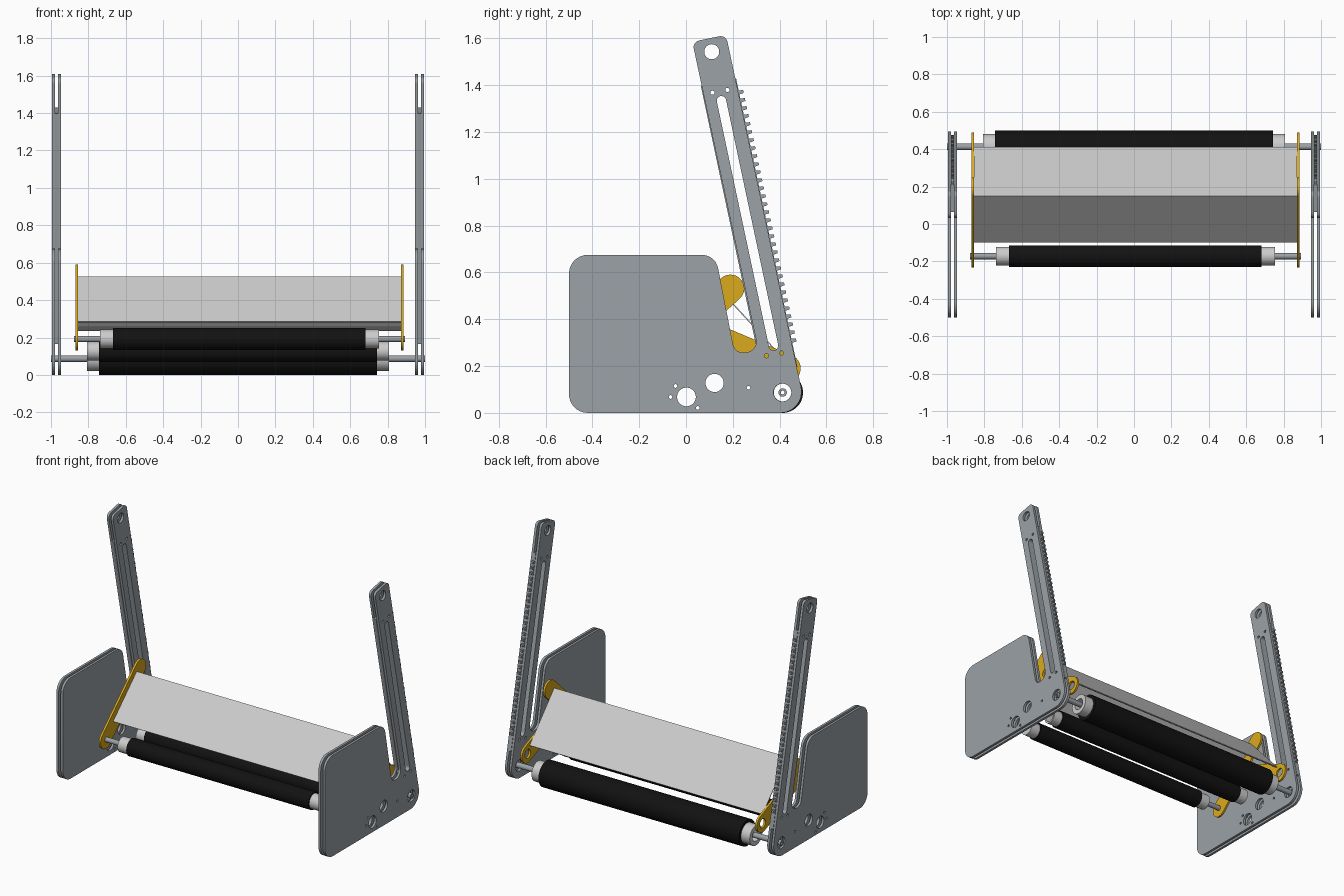
import bpy, bmesh, math
from mathutils import Vector

if "Cube" in bpy.data.objects:
    bpy.data.objects.remove(bpy.data.objects["Cube"])


def material(name, rgb):
    m = bpy.data.materials.new(name)
    m.diffuse_color = (*rgb, 1)
    m.use_nodes = True
    m.node_tree.nodes["Principled BSDF"].inputs["Base Color"].default_value = m.diffuse_color
    return m


YELLOW = material("yellow_paint", (0.70, 0.40, 0.012))
BLACK = material("black_rubber", (0.006, 0.006, 0.006))
LIGHT = material("light_grey", (0.55, 0.55, 0.55))
STEEL = material("steel_grey", (0.33, 0.36, 0.38))


def circle(y, z, r, n=32):
    return [(y + r * math.cos(2 * math.pi * i / n), z + r * math.sin(2 * math.pi * i / n))
            for i in range(n)]


def fillet(corners, steps=8):
    """Round each (y, z, radius) corner of a closed outline."""
    out = []
    for i, (y, z, r) in enumerate(corners):
        p = Vector((y, z))
        a = (Vector(corners[i - 1][:2]) - p).normalized()
        b = (Vector(corners[(i + 1) % len(corners)][:2]) - p).normalized()
        if r == 0:
            out.append((y, z))
            continue
        half = a.angle(b) / 2
        c = p + (a + b).normalized() * (r / math.sin(half))
        t = r / math.tan(half)
        v0, v1 = p + a * t - c, p + b * t - c
        sweep = v0.angle(v1)
        for k in range(steps + 1):
            f = k / steps
            v = (v0 * math.sin((1 - f) * sweep) + v1 * math.sin(f * sweep)) / math.sin(sweep)
            out.append(tuple(c + v))
    return out


def extrude_x(name, x0, x1, outline, holes=(), mat=None):
    """Extrude a y-z outline with holes from x0 to x1."""
    cu = bpy.data.curves.new(name, 'CURVE')
    cu.dimensions = '2D'
    cu.fill_mode = 'BOTH'
    cu.extrude = (x1 - x0) / 2
    for loop in [outline, *holes]:
        pts = [p for i, p in enumerate(loop)
               if (Vector(p) - Vector(loop[i - 1])).length > 1e-5]
        sp = cu.splines.new('POLY')
        sp.points.add(len(pts) - 1)
        for q, (y, z) in zip(sp.points, pts):
            q.co = (y, z, 0, 1)
        sp.use_cyclic_u = True
    tmp = bpy.data.objects.new(name + "_curve", cu)
    bpy.context.collection.objects.link(tmp)
    dg = bpy.context.evaluated_depsgraph_get()
    me = bpy.data.meshes.new_from_object(tmp.evaluated_get(dg))
    bpy.data.objects.remove(tmp)
    xm = (x0 + x1) / 2
    bm = bmesh.new()
    bm.from_mesh(me)
    for v in bm.verts:
        v.co = (v.co.z + xm, v.co.x, v.co.y)
    bmesh.ops.remove_doubles(bm, verts=bm.verts, dist=1e-6)
    bmesh.ops.recalc_face_normals(bm, faces=bm.faces)
    bm.to_mesh(me)
    bm.free()
    me.shade_smooth()
    me.set_sharp_from_angle(angle=math.radians(30))
    me.materials.clear()
    if mat:
        me.materials.append(mat)
    ob = bpy.data.objects.new(name, me)
    bpy.context.collection.objects.link(ob)
    return ob


def both_sides(name, x0, x1, outline, holes=(), mat=None, shift=0.0):
    extrude_x("right_" + name, x0 + shift, x1 + shift, outline, holes, mat)
    extrude_x("left_" + name, -x1 + shift, -x0 + shift, outline, holes, mat)


def arm(n, u):
    """Point in the leaning arm's frame: n inward from rear edge, u along it."""
    return (0.494 - 0.978 * n - 0.208 * u, 0.098 - 0.208 * n + 0.978 * u)


# Side plates with leaning slotted arm
side = fillet([(-0.5, 0, 0.08), (0.515, 0, 0.09), (0.171, 1.615, 0.03), (0.027, 1.585, 0.03),
               (0.309, 0.268, 0.045), (0.209, 0.25, 0.045), (0.126, 0.675, 0.07),
               (-0.5, 0.675, 0.08)])
slot = fillet([(*arm(0.058, 0.19), 0.0199), (*arm(0.058, 1.30), 0.0199),
               (*arm(0.098, 1.30), 0.0199), (*arm(0.098, 0.19), 0.0199)])
arm_bolts = [circle(y, z, 0.009, 12) for y, z in
             [(0.344, 0.244), (0.408, 0.256), (0.113, 1.368), (0.177, 1.38)]]
base_bolts = [circle(y, z, 0.008, 12) for y, z in
              [(-0.045, 0.115), (-0.066, 0.068), (0.05, 0.021), (0.267, 0.107)]]
big_holes = [circle(0.002, 0.068, 0.04), circle(0.122, 0.128, 0.039),
             circle(0.412, 0.087, 0.038), circle(0.11, 1.543, 0.032)]
for label, x in (("inner", 0.947), ("outer", 0.979)):
    both_sides(label + "_side_plate", x, x + 0.016, side,
               [slot] + arm_bolts + base_bolts + big_holes, STEEL)

# Toothed rack sandwiched between the plates
rack = [arm(0.151, 1.36), arm(0.151, 0.10), arm(-0.003, 0.10)]
for i in range(32):
    u = 0.205 + i * 0.035
    rack += [arm(-0.003, u), arm(-0.022, u + 0.003), arm(-0.022, u + 0.015), arm(-0.003, u + 0.018)]
rack.append(arm(-0.003, 1.36))
both_sides("toothed_rack", 0.963, 0.979, rack, [slot] + arm_bolts, STEEL)

# Yellow forked brackets
h = 0.06
F, T, B = Vector((-0.172, 0.192)), Vector((0.19, 0.53)), Vector((0.43, 0.19))
d, p = Vector((0.722, 0.692)) * h, Vector((0.692, -0.722)) * h
e, q = Vector((0.92, -0.39)) * h, Vector((0.39, 0.92)) * h
r = h * 0.99
bracket = fillet([(*(F - d + p), r), (0.024, 0.2975, 0.03), (*(B + e - q), r), (*(B + e + q), r),
                  (0.1176, 0.387, 0.03), (*(T + d + p), r), (*(T + d - p), r), (*(F - d - p), r)])
both_sides("bracket", 0.863, 0.877, bracket,
           [circle(F.x, F.y, 0.017), circle(B.x, B.y, 0.03)], YELLOW, 0.008)

# Sloping cover panels, with a small folded lip on the rear one
extrude_x("front_panel", -0.855, 0.871,
          [(-0.10, 0.285), (-0.095, 0.281), (0.15, 0.517), (0.15, 0.525)], mat=LIGHT)
extrude_x("rear_panel", -0.855, 0.871,
          [(0.15, 0.525), (0.15, 0.517), (0.403, 0.242), (0.385, 0.258), (0.381, 0.253),
           (0.408, 0.236), (0.411, 0.24)], mat=LIGHT)


def roller(name, y, z, radius, cap_radius, half, cap_half, bore, shift=0.0):
    extrude_x(name + "_sleeve", -half + shift, half + shift,
              circle(y, z, radius, 48), [circle(y, z, bore)], BLACK)
    both_sides(name + "_cap", half, cap_half, circle(y, z, cap_radius, 40),
               [circle(y, z, bore)], LIGHT, shift)


def shaft(name, y, z, radius, half, shift=0.0):
    extrude_x(name, -half + shift, half + shift, circle(y, z, radius, 24),
              [circle(y, z, radius * 0.45, 16)], STEEL)


# Rollers and shafts
roller("rear_roller", 0.413, 0.087, 0.087, 0.067, 0.743, 0.808, 0.038)
shaft("rear_shaft", 0.413, 0.087, 0.018, 1.0)
roller("middle_roller", 0.122, 0.128, 0.058, 0.05, 0.743, 0.808, 0.039)
roller("front_roller", F.x, F.y, 0.058, 0.05, 0.675, 0.745, 0.017, 0.008)
shaft("front_shaft", F.x, F.y, 0.0165, 0.884, 0.008)
